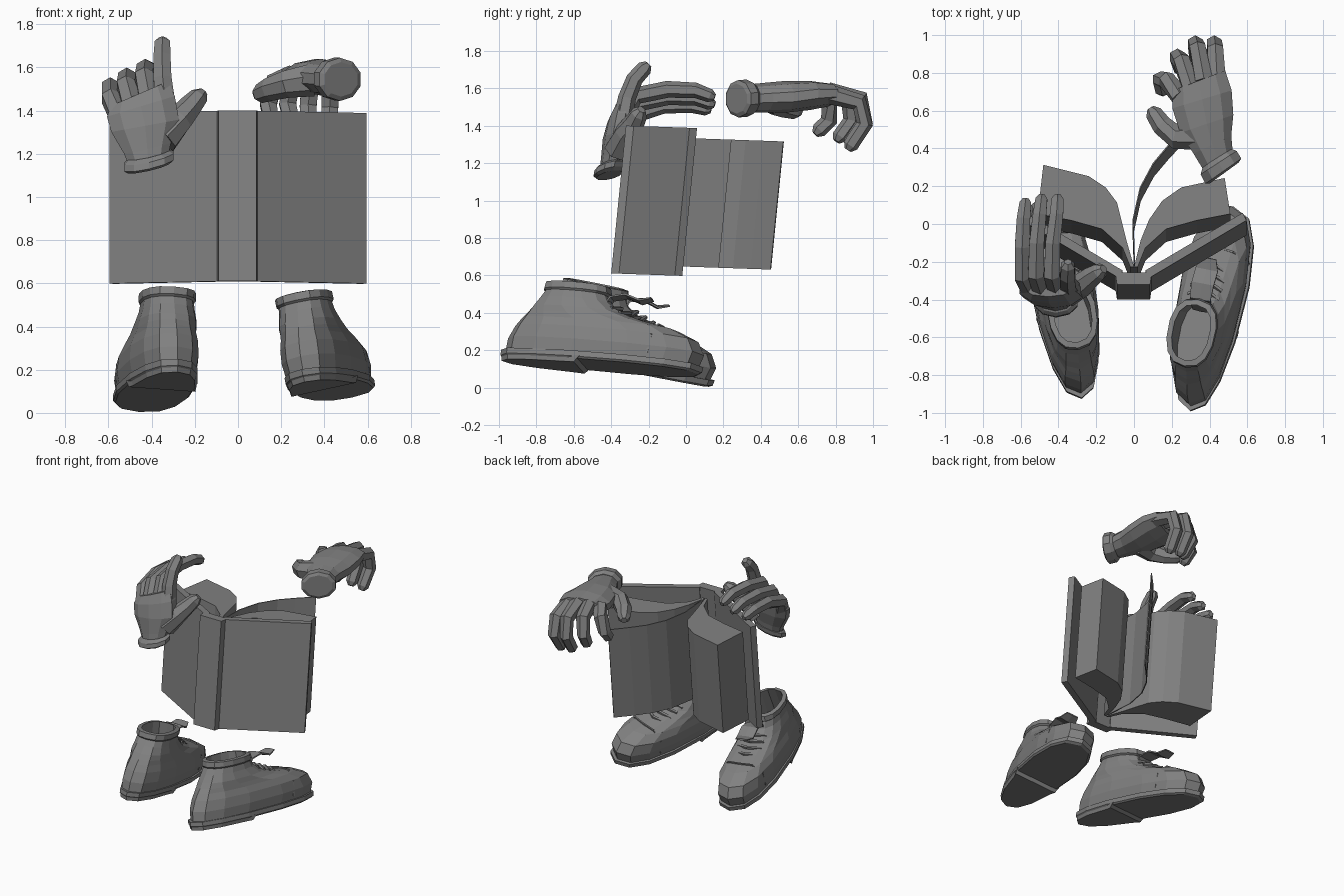
import bpy, bmesh, math
from mathutils import Vector, Matrix

V = Vector
GREY = bpy.data.materials.new("dark_grey")
GREY.diffuse_color = (.22, .22, .22, 1)


def finish(name, bm, mat=None):
    bmesh.ops.recalc_face_normals(bm, faces=bm.faces)
    me = bpy.data.meshes.new(name)
    bm.to_mesh(me)
    bm.free()
    if mat:
        me.transform(mat)
    me.materials.append(GREY)
    ob = bpy.data.objects.new(name, me)
    bpy.context.collection.objects.link(ob)
    return ob


def skin(name, rings, mat=None):
    """Bridge equal-length point rings and cap both ends."""
    bm = bmesh.new()
    vs = [[bm.verts.new(p) for p in r] for r in rings]
    n = len(vs[0])
    for r, s in zip(vs, vs[1:]):
        for i in range(n):
            j = (i + 1) % n
            bm.faces.new((r[i], r[j], s[j], s[i]))
    bm.faces.new(vs[0][::-1])
    bm.faces.new(vs[-1])
    return finish(name, bm, mat)


def oval(c, a, b, n=8):
    c, a, b = V(c), V(a), V(b)
    return [c + a * math.cos(k) + b * math.sin(k)
            for k in (2 * math.pi * (i + .5) / n for i in range(n))]


def tube(name, pts, radii, n=6, flat=1, side=(1, 0, 0), tip=True, mat=None):
    """Polygonal tube; optional tapered tip, flat scales its thickness."""
    pts, radii = [V(p) for p in pts], list(radii)
    if tip:
        d = (pts[-1] - pts[-2]).normalized()
        pts.append(pts[-1] + d * radii[-1] * .7)
        radii.append(radii[-1] * .5)
    rings = []
    for i, p in enumerate(pts):
        t = (pts[min(i + 1, len(pts) - 1)] - pts[max(i - 1, 0)]).normalized()
        s = V(side)
        a = (s - t * s.dot(t)).normalized()
        rings.append(oval(p, a * radii[i], t.cross(a) * radii[i] * flat, n))
    return skin(name, rings, mat)


# ---- Open book: plan profiles extruded upright, then leaned back
LEAN = Matrix(((1, 0, 0, 0), (0, 1, .1, 0), (0, -.035, 1, .597), (0, 0, 0, 1)))


def prism(name, outline, z0, z1):
    return skin(name, [[V((x, y, z)) for x, y in outline] for z in (z0, z1)], LEAN)


prism("book_spine", [(-.1, -.335), (.095, -.335), (.085, -.4), (-.09, -.4)], 0, .79)
under = [(.51, -.02), (.33, -.055), (.17, -.1), (.06, -.2), (.02, -.3)]
tops = {-1: [(0, -.3), (.04, -.16), (.09, .04), (.15, .12), (.24, .18), (.48, .24)],
        1: [(0, -.3), (.035, -.16), (.08, -.05), (.15, .05), (.25, .12), (.48, .17)]}
for s, label in ((-1, "left"), (1, "right")):
    prism(label + "_cover", [(s * x, y) for x, y in
          [(.08, -.365), (.595, -.06), (.575, -.02), (.06, -.325)]], 0, .79)
    prism(label + "_page_block", [(s * x, y) for x, y in tops[s] + under], .05, .735)
leaf = [(0, -.28), (-.008, -.05), (.03, .12), (.1, .25), (.18, .345), (.28, .45)]
prism("turning_page", leaf + [(x + .006, y - .004) for x, y in leaf[::-1]], .05, .735)


# ---- Boots: stacked foot-shaped rings, narrow heel and wide ball
def foot(h, back, front, width, stop=9, n=14, taper=.18):
    mid, half = (back + front) / 2, (front - back) / 2
    ring = []
    for i in range(n):
        t = 2 * math.pi * i / n
        c, s = math.cos(t), math.sin(t)
        y = math.copysign(abs(c) ** .85, c)
        x = math.copysign(abs(s) ** .8, s)
        k = min(1, half / .5)
        ball = 1 + k * (.10 * max(0, y) - taper * max(0, -y))
        ring.append(V((x * width / 2 * ball, min(mid + half * y, stop), h)))
    return ring


def boot(label, place, yaw, roll, pitch):
    m = (Matrix.Translation(place) @ Matrix.Rotation(math.radians(yaw), 4, 'Z')
         @ Matrix.Rotation(math.radians(roll), 4, 'Y')
         @ Matrix.Rotation(math.radians(pitch), 4, 'X'))
    # upper with hollow shaft
    skin(label + "_boot_upper", [foot(*r, taper=.1) for r in [
        (.05, -.55, .51, .31), (.12, -.545, .53, .335), (.19, -.515, .49, .33),
        (.235, -.485, .38, .30), (.265, -.46, .21, .285), (.30, -.435, .08, .275),
        (.35, -.40, .0, .25), (.39, -.375, -.025, .24), (.40, -.385, -.01, .258),
        (.435, -.38, -.02, .258), (.44, -.35, -.05, .20), (.25, -.40, -.02, .20)]], m)
    # sole and heel
    skin(label + "_boot_sole", [foot(*r) for r in [
        (.015, -.565, .51, .32), (.025, -.575, .53, .34), (.055, -.575, .535, .34)]], m)
    skin(label + "_boot_heel", [foot(-.005, -.565, .5, .31, -.14),
                                foot(.03, -.57, .52, .33, -.11)], m)
    # toe cap seam
    tube(label + "_toe_seam", [(-.15, .25, .08), (-.15, .26, .18), (-.09, .28, .25),
         (0, .29, .255), (.09, .28, .25), (.15, .26, .18), (.15, .25, .08)],
         [.007] * 7, 4, side=(0, 1, 0), tip=False, mat=m)
    # tongue and laces
    tube(label + "_tongue", [(0, -.06, .28), (0, -.01, .385), (0, .07, .405),
         (0, .15, .38), (0, .21, .40)], [.06, .065, .07, .07, .05], 6, .14, tip=False, mat=m)
    for i in range(4):
        y, z = .2 - .05 * i, .27 + .02 * i
        tube(label + "_lace_%d" % i, [(-.085, y - .04, z - .015), (0, y, z + .004),
             (.085, y - .04, z - .015)], [.012] * 3, 5, side=(0, 1, 0), tip=False, mat=m)


boot("left", (-.375, -.375, .087), 9, 4, -11)
boot("right", (.425, -.435, .1), -11, -12, -5)


# ---- Gloves: cuff and palm lofts plus tube fingers
def glove(label, cuff, palm, fingers, thumb):
    skin(label + "_glove_cuff", [oval(*r, n=10) for r in cuff])
    skin(label + "_glove_palm", [oval(*r, n=10) for r in palm])
    for name, pts in fingers.items():
        tube(label + "_" + name, pts, [.053, .048, .045, .041, .036][:len(pts)])
    tube(label + "_thumb", thumb, [.08, .066, .056, .046][:len(thumb)], 7, side=(0, 0, 1))


glove("left",
      [((-.415, -.41, 1.135), (.10, 0, .022), (0, .07, .015)),
       ((-.412, -.41, 1.15), (.12, 0, .028), (0, .085, .02)),
       ((-.412, -.405, 1.18), (.12, 0, .028), (0, .085, .02)),
       ((-.415, -.40, 1.195), (.10, 0, .022), (0, .07, .015))],
      [((-.415, -.395, 1.17), (.095, 0, .022), (0, .068, .01)),
       ((-.42, -.385, 1.23), (.115, 0, .025), (0, .07, .01)),
       ((-.43, -.365, 1.33), (.165, 0, .03), (0, .08, 0)),
       ((-.45, -.345, 1.42), (.165, 0, .05), (0, .075, 0)),
       ((-.455, -.33, 1.48), (.14, 0, .06), (0, .055, 0))],
      {"index": [(-.335, -.34, 1.42), (-.35, -.315, 1.55), (-.352, -.275, 1.65), (-.35, -.22, 1.71)],
       "middle": [(-.41, -.34, 1.44), (-.435, -.27, 1.56), (-.43, -.1, 1.595), (-.41, .05, 1.59), (-.405, .13, 1.56)],
       "ring": [(-.49, -.34, 1.42), (-.52, -.27, 1.52), (-.515, -.1, 1.555), (-.50, .05, 1.55), (-.49, .13, 1.52)],
       "little": [(-.55, -.34, 1.38), (-.59, -.28, 1.46), (-.592, -.12, 1.51), (-.585, .03, 1.51), (-.575, .11, 1.49)]},
      [(-.35, -.36, 1.27), (-.27, -.32, 1.36), (-.22, -.275, 1.42), (-.18, -.25, 1.465)])

glove("right",
      [((.478, .27, 1.545), (.08, .058, 0), (0, 0, .08)),
       ((.473, .28, 1.545), (.10, .07, 0), (0, 0, .10)),
       ((.448, .325, 1.547), (.10, .065, 0), (0, 0, .10)),
       ((.44, .35, 1.547), (.08, .05, 0), (0, 0, .08))],
      [((.45, .32, 1.545), (.078, .05, 0), (0, 0, .075)),
       ((.415, .42, 1.55), (.105, .05, 0), (0, 0, .08)),
       ((.385, .53, 1.555), (.148, .05, 0), (0, 0, .085)),
       ((.36, .66, 1.562), (.165, .05, .01), (0, 0, .078)),
       ((.345, .76, 1.565), (.145, .055, .01), (0, 0, .062))],
      {"index": [(.24, .68, 1.56), (.17, .765, 1.53), (.14, .765, 1.43), (.15, .71, 1.375)],
       "middle": [(.30, .73, 1.575), (.25, .865, 1.54), (.23, .885, 1.43), (.25, .82, 1.34)],
       "ring": [(.37, .76, 1.58), (.335, .935, 1.54), (.325, .955, 1.42), (.33, .88, 1.305)],
       "little": [(.44, .76, 1.57), (.43, .925, 1.525), (.425, .955, 1.41), (.42, .88, 1.295)]},
      [(.34, .47, 1.545), (.225, .46, 1.525), (.15, .52, 1.50), (.105, .585, 1.48)])
